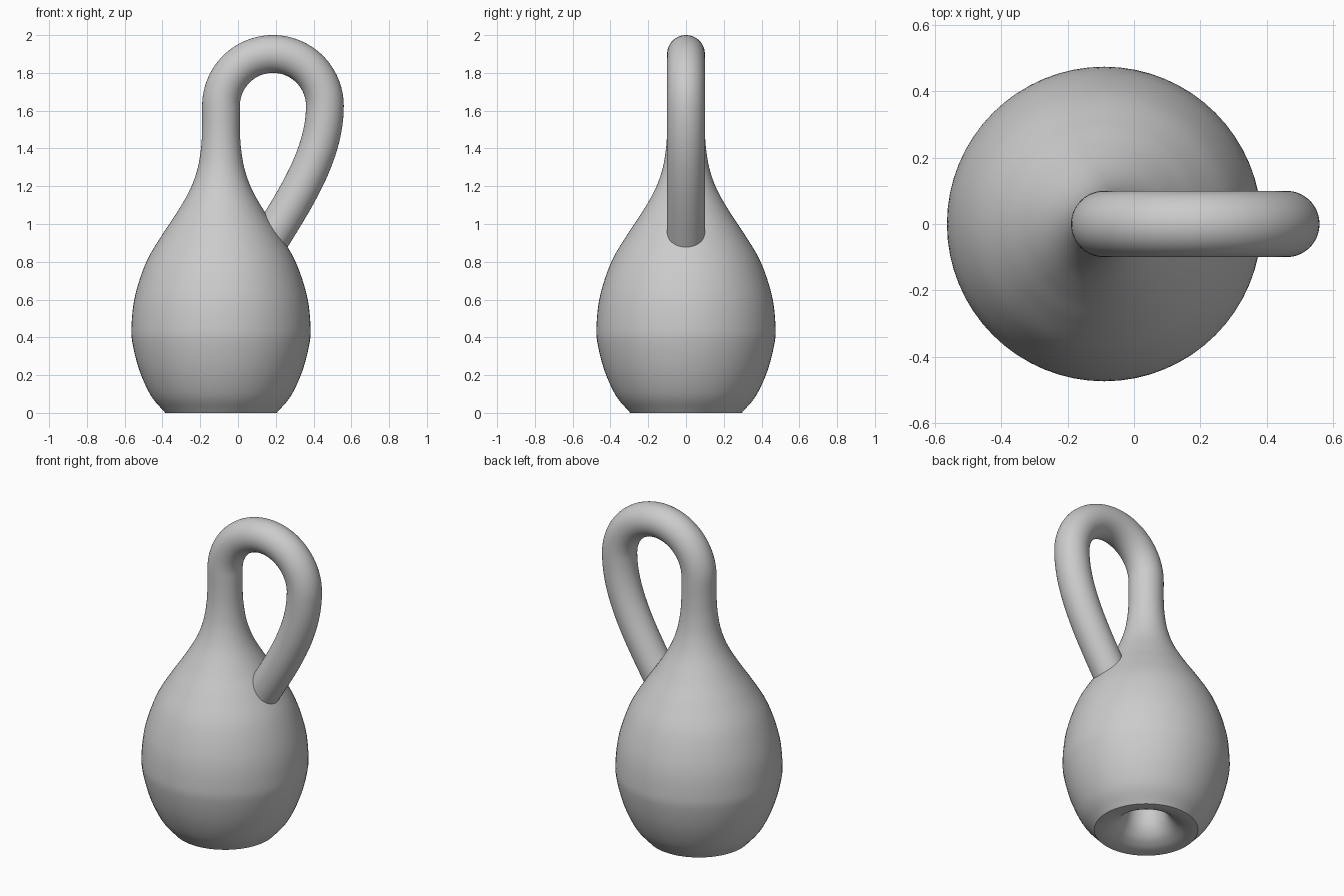
import bpy, math
from mathutils import Vector

if "Cube" in bpy.data.objects:
    bpy.data.objects.remove(bpy.data.objects["Cube"])

AX = -0.09      # x of the bottle axis
TUBE = 0.1      # tube radius
SIDES = 64


def smooth(pts, n=6):
    """Catmull-Rom curve through 2D points."""
    p = [Vector(q) for q in pts]
    p = [2 * p[0] - p[1]] + p + [2 * p[-1] - p[-2]]
    out = []
    for a, b, c, d in zip(p, p[1:], p[2:], p[3:]):
        for k in range(n):
            t = k / n
            out.append(0.5 * (2 * b + (c - a) * t + (2 * a - 5 * b + 4 * c - d) * t**2
                              + (3 * b - a - 3 * c + d) * t**3))
    return out + [p[-2]]


def sweep(name, rings, flip=False):
    """Skin circles given as (centre x, centre z, radius, tangent angle in xz)."""
    verts, faces = [], []
    for x, z, r, ang in rings:
        nx, nz = math.sin(ang), -math.cos(ang)
        for i in range(SIDES):
            a = 2 * math.pi * i / SIDES
            c, s = r * math.cos(a), r * math.sin(a)
            verts.append((x + c * nx, s, z + c * nz))
    for k in range(len(rings) - 1):
        for i in range(SIDES):
            j = (i + 1) % SIDES
            f = (k * SIDES + i, k * SIDES + j, (k + 1) * SIDES + j, (k + 1) * SIDES + i)
            faces.append(f[::-1] if flip else f)
    me = bpy.data.meshes.new(name)
    me.from_pydata(verts, [], faces)
    me.polygons.foreach_set("use_smooth", [True] * len(faces))
    me.update()
    ob = bpy.data.objects.new(name, me)
    bpy.context.collection.objects.link(ob)
    return ob


# bulb and neck: (radius, height)
profile = smooth([(0.295, 0), (0.37, 0.09), (0.43, 0.22), (0.467, 0.36), (0.474, 0.46),
                  (0.455, 0.62), (0.395, 0.8), (0.31, 0.945), (0.237, 1.055), (0.165, 1.18),
                  (0.125, 1.29), (0.106, 1.4), (TUBE, 1.5), (TUBE, 1.62)])
rings = [(AX, z, r, math.pi / 2) for r, z in profile]

# arch over the top
R = 0.275
for k in range(1, 49):
    a = math.pi * (1 - k / 48)
    rings.append((AX + R + R * math.cos(a), 1.625 + R * math.sin(a), TUBE, a - math.pi / 2))

# handle running back down through the wall to the axis
low = 0.26
P = [Vector(q) for q in ((AX + 2 * R, 1.625), (AX + 2 * R, 1.145), (AX, low + 0.48), (AX, low))]
for k in range(1, 49):
    t = k / 48
    u = 1 - t
    q = u**3 * P[0] + 3 * u * u * t * P[1] + 3 * u * t * t * P[2] + t**3 * P[3]
    d = u * u * (P[1] - P[0]) + 2 * u * t * (P[2] - P[1]) + t * t * (P[3] - P[2])
    rings.append((q.x, q.y, TUBE, math.atan2(d.y, d.x)))
sweep("bottle_and_handle", rings)

# flared mouth of the inner tube, meeting the base rim
flare = smooth([(TUBE, low), (0.104, 0.18), (0.122, 0.1), (0.16, 0.045), (0.21, 0.014),
                (0.255, 0.002), (0.295, 0)])
sweep("base_funnel", [(AX, z, r, -math.pi / 2) for r, z in flare], flip=True)
